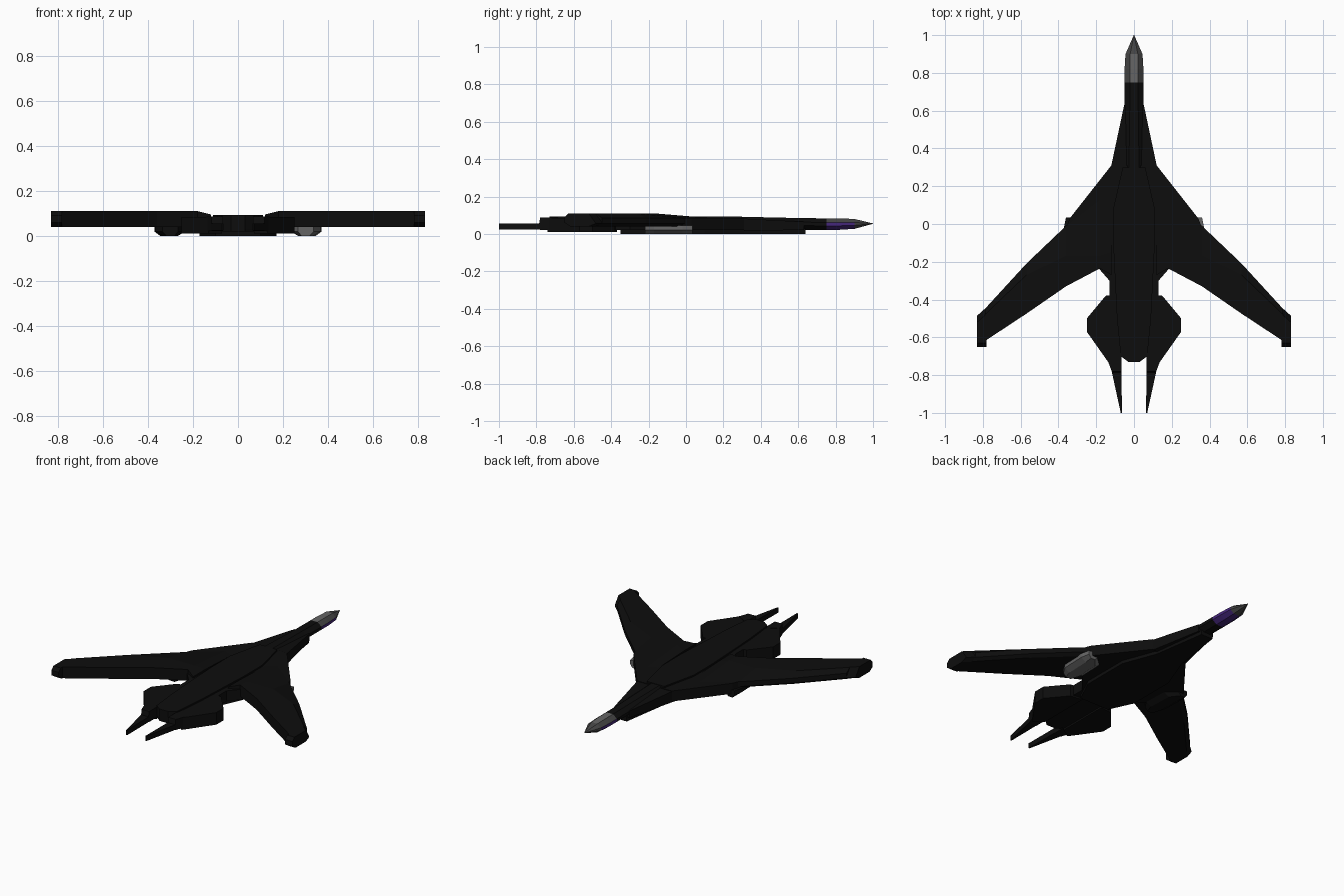
import bpy, bmesh

if "Cube" in bpy.data.objects:
    bpy.data.objects.remove(bpy.data.objects["Cube"])


def material(name, rgb):
    m = bpy.data.materials.new(name)
    m.diffuse_color = (*rgb, 1)
    m.use_nodes = True
    m.node_tree.nodes["Principled BSDF"].inputs["Base Color"].default_value = m.diffuse_color
    return m


BLACK = material("hull_black", (0.004, 0.004, 0.004))
GREY = material("canopy_grey", (0.13, 0.13, 0.13))
DARK = material("nose_grey", (0.06, 0.06, 0.06))
PURPLE = material("chin_purple", (0.06, 0.02, 0.2))


def loft(name, rings, mats=(BLACK,), mirror=False, rule=None):
    """Skin a list of equal-length point rings and cap both ends."""
    bm = bmesh.new()
    vs = [[bm.verts.new(p) for p in r] for r in rings]
    n = len(rings[0])
    for a, b in zip(vs, vs[1:]):
        for i in range(n):
            bm.faces.new((a[i], a[(i + 1) % n], b[(i + 1) % n], b[i]))
    bm.faces.new(vs[0])
    bm.faces.new(vs[-1])
    bmesh.ops.recalc_face_normals(bm, faces=bm.faces)
    if rule:
        bm.normal_update()
        for f in bm.faces:
            f.material_index = rule(f.calc_center_median(), f.normal)
    me = bpy.data.meshes.new(name)
    bm.to_mesh(me)
    bm.free()
    for m in mats:
        me.materials.append(m)
    ob = bpy.data.objects.new(name, me)
    bpy.context.collection.objects.link(ob)
    if mirror:
        mod = ob.modifiers.new("mirror", 'MIRROR')
        mod.use_mirror_merge = False
    return ob


def slab(name, pts, z0, z1, mats=(BLACK,), mirror=False):
    """Extrude a plan outline between two heights."""
    return loft(name, [[(x, y, z) for x, y in pts] for z in (z0, z1)], mats, mirror)


def both(half):
    """Full symmetric outline from its right half."""
    return half + [(-x, y) for x, y in reversed(half)]


def octagon(y, w, z0, z1):
    """Faceted tube section, flat on top and below."""
    h = z1 - z0
    half = [(0.45 * w, z1), (w, z1 - 0.35 * h), (w, z0 + 0.35 * h), (0.45 * w, z0)]
    return [(x, y, z) for x, z in both(half)]


# neck and nose
loft("neck", [octagon(0.75, 0.05, 0.022, 0.083), octagon(0.6, 0.05, 0.022, 0.085),
              octagon(0.28, 0.06, 0.02, 0.092)])


def cockpit_paint(c, n):
    if n.z > 0.9:
        return 0
    return 2 if c.z < 0.054 else 1


loft("cockpit", [octagon(0.75, 0.05, 0.022, 0.083), octagon(0.82, 0.05, 0.022, 0.083),
                 octagon(0.9, 0.045, 0.027, 0.08)],
     (GREY, DARK, PURPLE), rule=cockpit_paint)
loft("nose_cone", [octagon(0.9, 0.045, 0.027, 0.08), octagon(1.0, 0.001, 0.054, 0.056)], (DARK,))

# flared shoulders and belly
loft("shoulder", [[(x, 0.63, z) for x, z in both([(0.052, 0.022), (0.052, 0.065)])],
                  [(x, 0.31, z) for x, z in both([(0.12, 0.015), (0.12, 0.082)])]])
slab("belly", both([(0.04, 0.64), (0.09, 0.31), (0.17, 0.1), (0.17, -0.2), (0.1, -0.35)]), 0, 0.03)

# centre hull, with a sloping top edge
hull = [(0.12, 0.31), (0.34, 0.03), (0.36, -0.02), (0.20, -0.22), (0.13, -0.30), (0.13, -0.40)]
slab("centre_hull", both(hull), 0.02, 0.085)
slab("spine", both([(0.06, 0.3), (0.11, 0.08), (0.11, -0.1), (0.09, -0.5), (0.07, -0.7), (0.03, -0.73)]),
     0.03, 0.094)


# wings: section with a bevelled leading edge and blunt trailing edge
def section(x, lead, crest, trail, top=0.11):
    return [(x, lead, 0.085), (x, crest, top), (x, trail, top),
            (x, trail, 0.04), (x, lead - 0.03, 0.04), (x, lead, 0.055)]


loft("wing", [section(0.12, 0.10, -0.15, -0.27, 0.095), section(0.18, 0.13, -0.17, -0.235),
              section(0.36, -0.01, -0.17, -0.33), section(0.57, -0.21, -0.27, -0.475),
              section(0.79, -0.45, -0.48, -0.62)], mirror=True)

# wing tips: bevelled end blocks
loft("wing_tip", [[(x, f, 0.06), (x, f - 0.035, 0.11), (x, -0.63, 0.11), (x, -0.65, 0.09),
                   (x, -0.65, 0.06), (x, -0.62, 0.04), (x, f - 0.035, 0.04), (x, f, 0.055)]
                  for x, f in ((0.78, -0.44), (0.83, -0.485))], mirror=True)

# under-wing pods, the right one pale
def pod(name, side, mat):
    def ring(y, shift, w):
        c = 0.30 + shift
        return [(side * (c + dx * w), y, z) for dx, z in
                ((-1, 0.045), (-1, 0.02), (-0.5, 0), (0.5, 0), (1, 0.02), (1, 0.045))]
    loft(name, [ring(0.035, 0.03, 0.03), ring(-0.02, 0.005, 0.066),
                ring(-0.17, 0, 0.066), ring(-0.22, 0, 0.035)], (mat,))


pod("right_pod", 1, GREY)
pod("left_pod", -1, BLACK)

# tail engines, core and twin prongs
engine = [(0.07, -0.37), (0.15, -0.38), (0.25, -0.5), (0.25, -0.57), (0.13, -0.74), (0.07, -0.70)]
slab("engine", engine, 0.01, 0.085, mirror=True)
slab("tail_core", both([(0.075, -0.36), (0.075, -0.69), (0.03, -0.73)]), 0.02, 0.08)
loft("prong", [[(0.066, -0.68, 0.022), (0.14, -0.72, 0.022), (0.14, -0.72, 0.087), (0.066, -0.68, 0.087)],
               [(0.066, -0.78, 0.022), (0.118, -0.78, 0.022), (0.118, -0.78, 0.087), (0.066, -0.78, 0.087)],
               [(0.066, -0.785, 0.024), (0.117, -0.785, 0.024), (0.117, -0.785, 0.056), (0.066, -0.785, 0.056)],
               [(0.064, -1.0, 0.024), (0.070, -1.0, 0.024), (0.070, -1.0, 0.055), (0.064, -1.0, 0.055)]],
     mirror=True)
